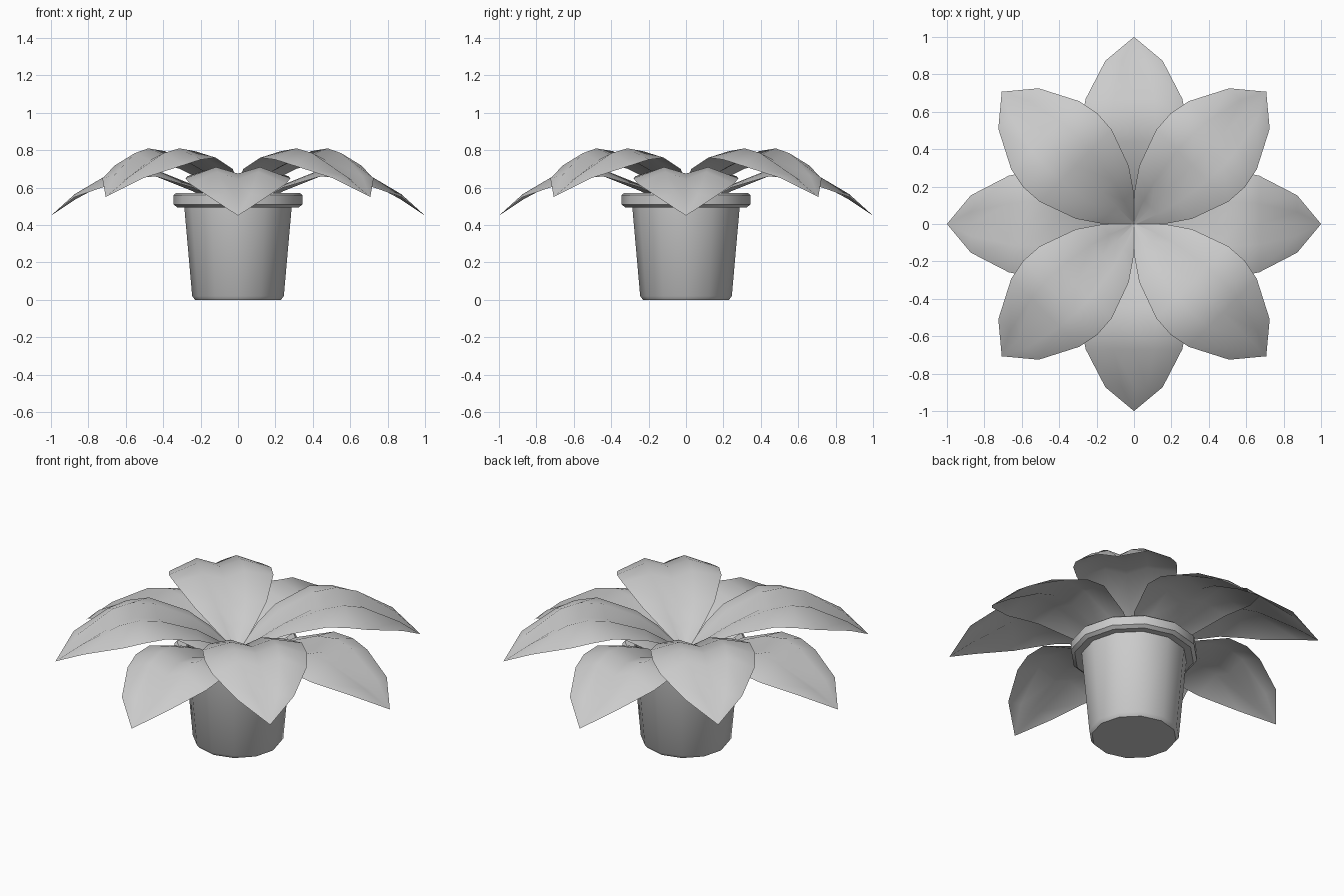
import bpy, bmesh, math
from mathutils import Matrix

if "Cube" in bpy.data.objects:
    bpy.data.objects.remove(bpy.data.objects["Cube"])


def finish(name, bm, angle):
    mesh = bpy.data.meshes.new(name)
    bm.to_mesh(mesh)
    bm.free()
    obj = bpy.data.objects.new(name, mesh)
    bpy.context.collection.objects.link(obj)
    bpy.ops.object.select_all(action='DESELECT')
    obj.select_set(True)
    bpy.context.view_layer.objects.active = obj
    bpy.ops.object.shade_smooth_by_angle(angle=math.radians(angle))
    return obj


def lathe(name, profile, sides=12):
    bm = bmesh.new()
    verts = [bm.verts.new((r, 0, z)) for r, z in profile]
    edges = [bm.edges.new(p) for p in zip(verts, verts[1:])]
    bmesh.ops.spin(bm, geom=verts + edges, axis=(0, 0, 1), cent=(0, 0, 0),
                   angle=math.tau, steps=sides, use_duplicate=False)
    bmesh.ops.remove_doubles(bm, verts=bm.verts, dist=1e-4)
    bmesh.ops.recalc_face_normals(bm, faces=bm.faces)
    return finish(name, bm, 35)


# Pot with bevelled foot and rolled rim, open at the top
lathe("pot", [(0, 0), (0.23, 0), (0.245, 0.02), (0.287, 0.495), (0.325, 0.495),
              (0.345, 0.51), (0.345, 0.56), (0.33, 0.572), (0.285, 0.572),
              (0.27, 0.555), (0.265, 0.48)])
lathe("soil", [(0, 0.48), (0.266, 0.48)])

# Leaf cross-sections: distance, half width, heights of midrib, crown and edge
LEAF = [(0.00, 0.008, 0.42, 0.42, 0.42),
        (0.13, 0.125, 0.51, 0.535, 0.535),
        (0.24, 0.200, 0.58, 0.615, 0.60),
        (0.44, 0.272, 0.66, 0.695, 0.66),
        (0.56, 0.280, 0.675, 0.71, 0.65),
        (0.67, 0.258, 0.645, 0.685, 0.62),
        (0.873, 0.153, 0.535, 0.565, 0.55),
        (1.00, 0.000, 0.45, 0.45, 0.45)]


def leaf(name, angle, lift):
    bm = bmesh.new()
    rows = []
    for r, w, mid, crown, edge in LEAF:
        section = [(-w, edge), (-0.42 * w, crown), (0, mid), (0.42 * w, crown), (w, edge)]
        rows.append([bm.verts.new((r, y, z + lift)) for y, z in section])
    for a, b in zip(rows, rows[1:]):
        for i in range(4):
            bm.faces.new((a[i], b[i], b[i + 1], a[i + 1]))
    bmesh.ops.remove_doubles(bm, verts=bm.verts, dist=1e-4)
    bmesh.ops.rotate(bm, verts=bm.verts, cent=(0, 0, 0),
                     matrix=Matrix.Rotation(angle, 3, 'Z'))
    return finish(name, bm, 60)


# Four lower leaves along the axes, four upper leaves on the diagonals
for k in range(4):
    leaf(f"lower_leaf_{k + 1}", k * math.pi / 2, 0)
    leaf(f"upper_leaf_{k + 1}", (k + 0.5) * math.pi / 2, 0.1)
